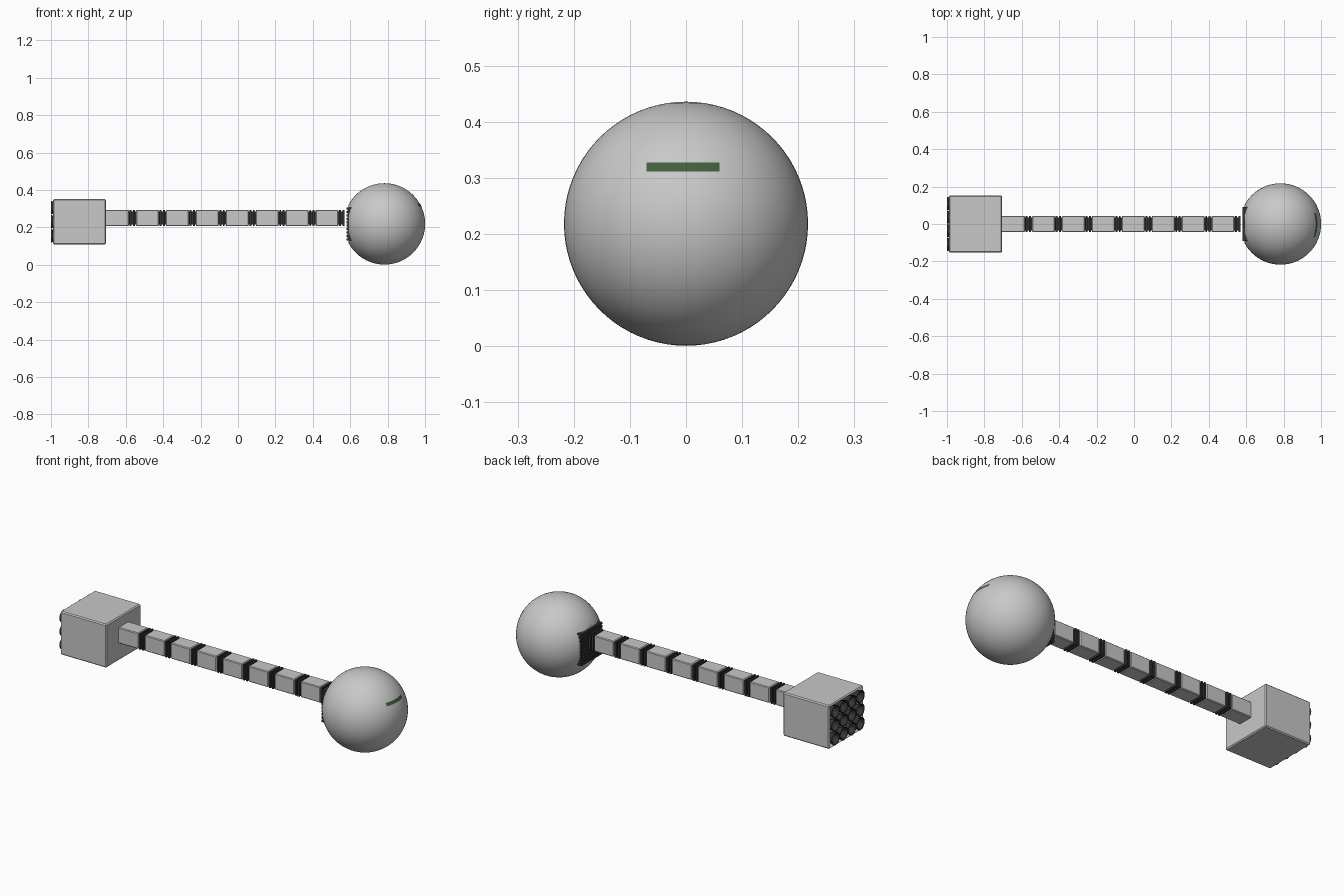
import bpy, bmesh, math
from mathutils import Matrix, Vector

if "Cube" in bpy.data.objects:
    bpy.data.objects.remove(bpy.data.objects["Cube"])


def mat(name, c):
    m = bpy.data.materials.new(name)
    m.diffuse_color = (*c, 1)
    m.use_nodes = True
    m.node_tree.nodes["Principled BSDF"].inputs["Base Color"].default_value = m.diffuse_color
    return m


HULL = mat("light grey hull", (0.58, 0.58, 0.58))
DARK = mat("dark grey metal", (0.035, 0.035, 0.035))
GLASS = mat("dark green glass", (0.055, 0.11, 0.045))


def finish(name, bm, m, smooth=False):
    bmesh.ops.recalc_face_normals(bm, faces=bm.faces)
    me = bpy.data.meshes.new(name)
    bm.to_mesh(me)
    bm.free()
    ob = bpy.data.objects.new(name, me)
    bpy.context.collection.objects.link(ob)
    me.materials.append(m)
    if smooth:
        bpy.context.view_layer.objects.active = ob
        ob.select_set(True)
        bpy.ops.object.shade_smooth_by_angle(angle=math.radians(30))
        ob.select_set(False)
    return ob


def add_box(bm, x0, x1, y0, y1, z0, z1):
    c = Vector((x0 + x1, y0 + y1, z0 + z1)) / 2
    bmesh.ops.create_cube(bm, size=1, matrix=Matrix.Translation(c)
                          @ Matrix.Diagonal((x1 - x0, y1 - y0, z1 - z0, 1)))


def box(name, dims, m, bevel=0):
    bm = bmesh.new()
    add_box(bm, *dims)
    if bevel:
        bmesh.ops.bevel(bm, geom=bm.edges[:], offset=bevel, segments=1, affect='EDGES')
    return finish(name, bm, m)


# Command sphere, cut flat where it meets the spine
C, R = Vector((0.783, 0, 0.2185)), 0.2175
bm = bmesh.new()
bmesh.ops.create_uvsphere(bm, u_segments=64, v_segments=40, radius=R,
                          matrix=Matrix.Translation(C))
cut = bmesh.ops.bisect_plane(bm, geom=bm.verts[:] + bm.edges[:] + bm.faces[:],
                             plane_co=(0.59, 0, 0), plane_no=(-1, 0, 0), clear_outer=True)
bmesh.ops.contextual_create(bm, geom=[e for e in cut['geom_cut']
                                      if isinstance(e, bmesh.types.BMEdge)])
finish("command_sphere", bm, HULL, True)

# Ribbed dark plate on the back of the sphere
bm = bmesh.new()
add_box(bm, 0.586, 0.66, -0.088, 0.088, 0.13, 0.307)
for i in range(10):
    z = 0.13 + i * 0.0184
    add_box(bm, 0.579, 0.66, -0.092, 0.092, z, z + 0.011)
finish("sphere_back_plate", bm, DARK)

# Curved window strip hugging the sphere
bm = bmesh.new()
rows = []
for z in (0.312, 0.320, 0.328):
    row = []
    for i in range(13):
        y = -0.07 + 0.13 * i / 12
        x = C.x + math.sqrt((R + 0.001) ** 2 - y * y - (z - C.z) ** 2)
        row.append(bm.verts.new((x, y, z)))
    rows.append(row)
for a, b in zip(rows, rows[1:]):
    for i in range(12):
        bm.faces.new((a[i], a[i + 1], b[i + 1], b[i]))
finish("window_strip", bm, GLASS)

# Spine: light boxes separated by dark ribbed joints
SZ, SH = 0.25, 0.044
for i in range(8):
    x0 = -0.71 + i * 0.16 if i == 0 else -0.705 + i * 0.16
    box(f"spine_segment_{i}", (x0, -0.583 + i * 0.16, -SH, SH, SZ - SH, SZ + SH), HULL, 0.004)
    bm = bmesh.new()
    xc = -0.564 + i * 0.16
    add_box(bm, xc - 0.022, xc + 0.022 if i < 7 else xc + 0.01, -0.034, 0.034, SZ - 0.034, SZ + 0.034)
    for dx in (-0.010, 0.008):
        add_box(bm, xc + dx - 0.005, xc + dx + 0.005, -SH, SH, SZ - SH, SZ + SH)
    finish(f"spine_joint_{i}", bm, DARK)

# Engine block with an open back
bm = bmesh.new()
add_box(bm, -0.99, -0.705, -0.153, 0.153, 0.109, 0.351)
bmesh.ops.bevel(bm, geom=bm.edges[:], offset=0.006, segments=1, affect='EDGES')
bm.normal_update()
back = min(bm.faces, key=lambda f: f.calc_center_median().x)
bmesh.ops.inset_region(bm, faces=[back], thickness=0.004)
bmesh.ops.translate(bm, verts=back.verts[:], vec=(0.04, 0, 0))
finish("engine_block", bm, HULL)

# Engine bells, four across and three high
bm = bmesh.new()
for i in range(4):
    for j in range(3):
        y, z = (i - 1.5) * 0.073, 0.23 + (j - 1) * 0.075
        rings = []
        for x, r in ((-0.95, 0.022), (-1.0, 0.036), (-1.0, 0.031), (-0.96, 0.014)):
            rings.append([bm.verts.new((x, y + r * math.cos(k * math.pi / 6),
                                        z + r * math.sin(k * math.pi / 6))) for k in range(12)])
        for a, b in zip(rings, rings[1:]):
            for k in range(12):
                bm.faces.new((a[k], a[(k + 1) % 12], b[(k + 1) % 12], b[k]))
        bm.faces.new(rings[-1])
        bm.faces.new(rings[0])
finish("engine_bells", bm, DARK, True)
